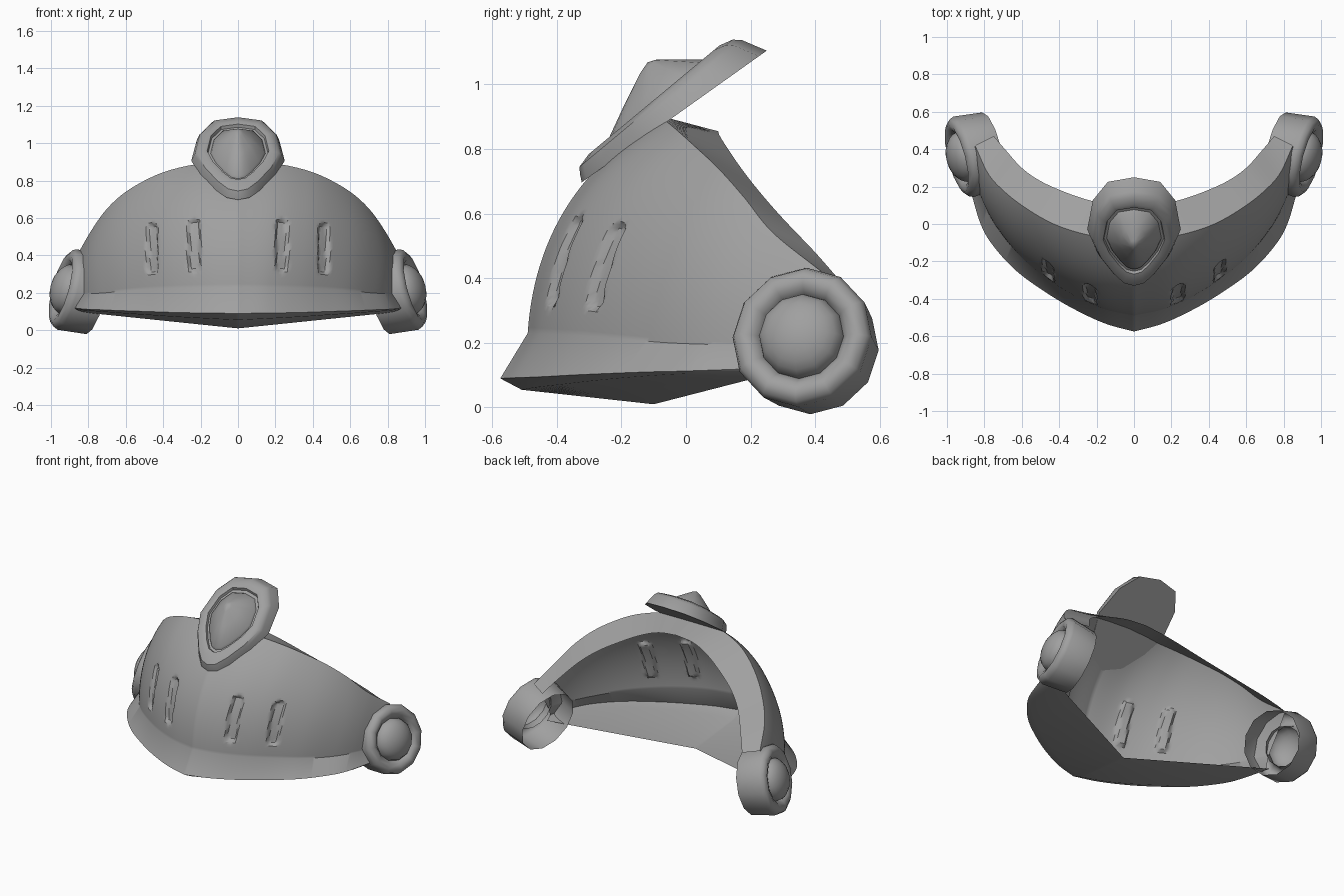
import bpy, bmesh, math
from mathutils import Vector as V

cube = bpy.data.objects.get("Cube")
if cube:
    bpy.data.objects.remove(cube)

grey = bpy.data.materials.new("plain grey")
grey.use_nodes = True
grey.diffuse_color = (0.35, 0.35, 0.35, 1)
grey.node_tree.nodes["Principled BSDF"].inputs["Base Color"].default_value = grey.diffuse_color


def loft(name, rows, closed=False, mirror=False, angle=35):
    """Skin a list of equally long point rows."""
    bm = bmesh.new()
    grid = [[bm.verts.new(p) for p in row] for row in rows]
    n = len(rows[0])
    for low, high in zip(grid, grid[1:]):
        for i in range(n if closed else n - 1):
            j = (i + 1) % n
            bm.faces.new((low[i], low[j], high[j], high[i]))
    bmesh.ops.remove_doubles(bm, verts=bm.verts, dist=0.0002)
    mesh = bpy.data.meshes.new(name)
    bm.to_mesh(mesh)
    bm.free()
    mesh.materials.append(grey)
    obj = bpy.data.objects.new(name, mesh)
    bpy.context.collection.objects.link(obj)
    bpy.ops.object.select_all(action="DESELECT")
    obj.select_set(True)
    bpy.context.view_layer.objects.active = obj
    bpy.ops.object.shade_smooth_by_angle(angle=math.radians(angle))
    if mirror:
        obj.modifiers.new("Mirror", "MIRROR")
    return obj


def spline(points, steps):
    """Smooth curve through the points."""
    p = [V(q) for q in points]
    p = [2 * p[0] - p[1]] + p + [2 * p[-1] - p[-2]]
    out = []
    for a, b, c, d in zip(p, p[1:], p[2:], p[3:]):
        for k in range(steps):
            t = k / steps
            out.append(b + (c - a) * t / 2 + (2 * a - 5 * b + 4 * c - d) * t * t / 2
                       + (3 * b - a - 3 * c + d) * t ** 3 / 2)
    return out + [p[-2]]


# Visor guide curves, from the centre line to the left end
STEPS = 14
rim = spline([(0, -.575, .09), (.16, -.53, .092), (.33, -.45, .095), (.48, -.36, .1),
              (.63, -.25, .105), (.75, -.12, .11), (.82, 0, .113), (.88, .2, .12)], STEPS)
crease = spline([(0, -.49, .23), (.16, -.455, .228), (.32, -.385, .225), (.46, -.295, .22),
                 (.6, -.18, .21), (.71, -.05, .2), (.79, .08, .195), (.86, .25, .19)], STEPS)
top = spline([(0, -.07, .9), (.2, -.065, .89), (.35, -.03, .86), (.47, .02, .815),
              (.6, .1, .74), (.7, .18, .65), (.78, .27, .54), (.85, .42, .42)], STEPS)
flange = spline([(0, .1, .855), (.13, .105, .84), (.25, .13, .8), (.38, .175, .735),
                 (.5, .23, .665), (.6, .3, .585), (.69, .4, .48), (.75, .47, .4)], STEPS)
floor = [V((0, -.1, .01)).lerp(V((.87, .25, .1)), r.x / .88) for r in rim]
under = [r.lerp(f, .14) - V((0, 0, .024 * (1 - r.x))) for r, f in zip(rim, floor)]

# Pressed slots: x, lower z, upper z, radius
SLOTS = [(.235, .345, .56, .037), (.46, .33, .54, .033)]


def press(p, out):
    for x, low, high, radius in SLOTS:
        d = math.hypot(p.x - x, p.z - min(max(p.z, low), high))
        k = min(max((radius - d) / .014, 0), 1)
        p = p - out * .022 * k * k * (3 - 2 * k)
    return p


# Bulging wall between the crease and the top edge
WALL = 48
wall = [[] for _ in range(WALL + 1)]
for i, (c, t) in enumerate(zip(crease, top)):
    side = 1 - i / (len(rim) - 1)
    out = V((c.x, c.y - .5, 0)).normalized()
    ctrl = (c + t) / 2 + out * (.02 + .16 * side) + V((0, 0, .03 + .08 * side))
    for k, row in enumerate(wall):
        s = k / WALL
        row.append(press(c * (1 - s) ** 2 + ctrl * 2 * s * (1 - s) + t * s * s, out))

loft("visor_shell", [floor, under, rim] + wall + [flange], mirror=True)


# Round side caps with an open back and a domed centre
def lathe(name, centre, axis, profile, sides):
    axis = V(axis).normalized()
    e1 = V((0, 0, 1)).cross(axis).normalized()
    e2 = axis.cross(e1)
    rows = []
    for r, h in profile:
        angles = [2 * math.pi * k / sides for k in range(sides)]
        rows.append([V(centre) + axis * h + (e1 * math.cos(a) + e2 * math.sin(a)) * r
                     for a in angles])
    return loft(name, rows, closed=True, mirror=True, angle=50)


EAR, AXIS = (.92, .357, .22), (.94, -.24, .25)
lathe("side_ring", EAR, AXIS,
      [(.205, -.17), (.222, -.01), (.212, .015), (.185, .03), (.155, .02), (.132, -.005),
       (.128, -.05)], 12)
dome = [(.135 * math.cos(a), .085 * math.sin(a) - .005)
        for a in [math.pi / 2 * k / 6 for k in range(7)]]
lathe("side_dome", EAR, AXIS, dome, 12)

# Teardrop crest badge, tilted back on the brow
half = [(0, .37), (.14, .34), (.22, .22), (.25, .03), (.2, -.11), (.12, -.24), (.06, -.31), (0, -.33)]
outline = half[::-1] + [(-x, u) for x, u in half[1:-1]]
UP, OUT, MID = V((0, .77, .64)), V((0, -.64, .77)), V((0, -.095, .94))


def ring(scale, height, shift=0, tilt=0):
    return [MID + V((x * scale, 0, 0)) + UP * (u * scale + shift)
            + OUT * (height - tilt * u) for x, u in outline]


loft("crest_badge", [ring(0, -.066), ring(1, -.066, 0, .075), ring(.93, -.02, -.012),
                     ring(.88, 0, -.015), ring(.75, .012, -.01), ring(.66, .008),
                     ring(.64, -.008), ring(0, -.008)], closed=True, angle=40)
loft("crest_gem", [ring(.59, -.01), ring(.56, .007), ring(.3, .062, .03),
                   ring(.1, .102, .055), ring(0, .114, .064)], closed=True, angle=60)
